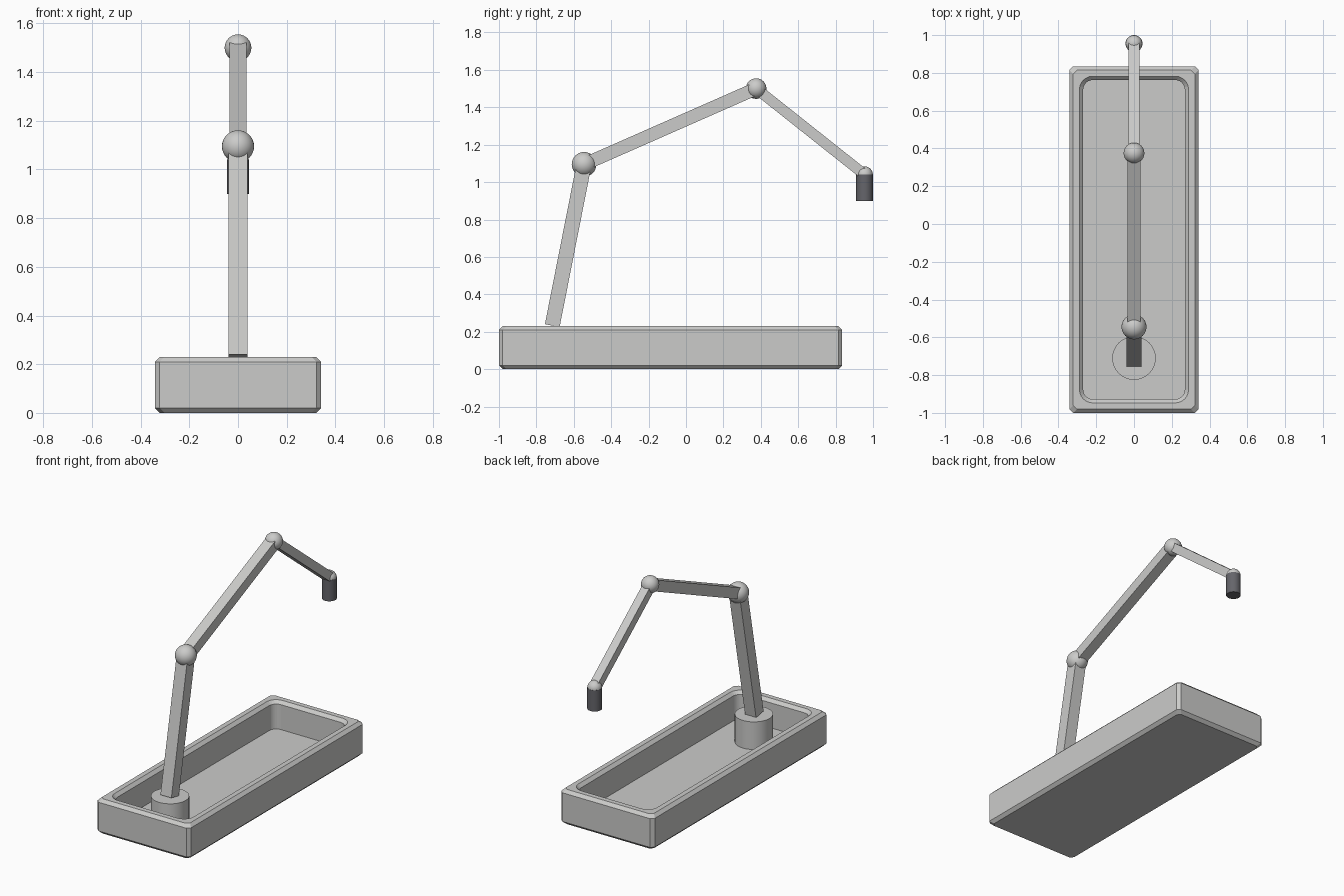
import bpy, bmesh, math
from mathutils import Vector

old = bpy.data.objects.get("Cube")
if old:
    bpy.data.objects.remove(old)


def material(name, rgb):
    m = bpy.data.materials.new(name)
    m.use_nodes = True
    m.diffuse_color = (*rgb, 1)
    m.node_tree.nodes["Principled BSDF"].inputs["Base Color"].default_value = (*rgb, 1)
    return m


GREY = material("light grey", (0.6, 0.6, 0.59))
DARK = material("dark grey", (0.13, 0.13, 0.145))


def finish(name, bm, mat, smooth=False):
    bmesh.ops.recalc_face_normals(bm, faces=bm.faces)
    mesh = bpy.data.meshes.new(name)
    bm.to_mesh(mesh)
    bm.free()
    mesh.materials.append(mat)
    ob = bpy.data.objects.new(name, mesh)
    bpy.context.collection.objects.link(ob)
    if smooth:
        bpy.ops.object.select_all(action="DESELECT")
        ob.select_set(True)
        bpy.context.view_layer.objects.active = ob
        bpy.ops.object.shade_smooth_by_angle(angle=math.radians(35))
    return ob


def rounded_ring(bm, hx, y0, y1, r, z, steps):
    """Loop of vertices around a rectangle with rounded corners."""
    corners = [(hx - r, y1 - r), (r - hx, y1 - r), (r - hx, y0 + r), (hx - r, y0 + r)]
    ring = []
    for i, (cx, cy) in enumerate(corners):
        for k in range(steps + 1):
            a = math.pi / 2 * (i + k / steps)
            ring.append(bm.verts.new((cx + r * math.cos(a), cy + r * math.sin(a), z)))
    return ring


def bridge(bm, a, b):
    for i in range(len(a)):
        j = (i + 1) % len(a)
        bm.faces.new((a[i], a[j], b[j], b[i]))


def cylinder(name, y, z0, z1, r, mat):
    bm = bmesh.new()
    bmesh.ops.create_cone(bm, cap_ends=True, segments=32, radius1=r, radius2=r, depth=z1 - z0)
    bmesh.ops.translate(bm, verts=bm.verts, vec=(0, y, (z0 + z1) / 2))
    finish(name, bm, mat, True)


def ball(name, y, z, r):
    bm = bmesh.new()
    bmesh.ops.create_uvsphere(bm, u_segments=32, v_segments=16, radius=r)
    bmesh.ops.translate(bm, verts=bm.verts, vec=(0, y, z))
    finish(name, bm, GREY, True)


def beam(name, start, end, width):
    """Square bar between two points in the y-z plane."""
    a, b = Vector((0, *start)), Vector((0, *end))
    d = b - a
    bm = bmesh.new()
    bmesh.ops.create_cube(bm, size=1)
    bmesh.ops.scale(bm, verts=bm.verts, vec=(width, width, d.length))
    turn = Vector((0, 0, 1)).rotation_difference(d).to_matrix()
    bmesh.ops.rotate(bm, verts=bm.verts, matrix=turn)
    bmesh.ops.translate(bm, verts=bm.verts, vec=(a + b) / 2)
    finish(name, bm, GREY)


# Tray: chamfered outer shell, rounded pocket with a chamfered rim
HX, Y0, Y1, TOP, C, FLOOR = 0.342, -1.0, 0.835, 0.23, 0.02, 0.045
bm = bmesh.new()
rings = []
for inset, z in ((C, 0), (0, C), (0, TOP - C), (C, TOP)):
    rings.append(rounded_ring(bm, HX - inset, Y0 + inset, Y1 - inset, C, z, 1))
for a, b in zip(rings, rings[1:]):
    bridge(bm, a, b)
bm.faces.new(rings[0])
STEPS = 6
pocket = []
for inset, r, z in ((0.053, 0.07, TOP), (0.073, 0.05, TOP - C), (0.073, 0.05, FLOOR)):
    pocket.append(rounded_ring(bm, HX - inset, Y0 + inset, Y1 - inset, r, z, STEPS))
for a, b in zip(pocket, pocket[1:]):
    bridge(bm, a, b)
bm.faces.new(pocket[-1])
# Flat rim between the outer edge and the pocket
outer, inner = rings[-1], pocket[0]
for i in range(4):
    p, q = outer[2 * i], outer[2 * i + 1]
    arc = inner[i * (STEPS + 1):(i + 1) * (STEPS + 1)]
    bm.faces.new([p, q] + arc[::-1])
    n = (i + 1) % 4
    bm.faces.new((q, outer[2 * n], inner[n * (STEPS + 1)], arc[-1]))
finish("tray", bm, GREY)

# Pedestal and jointed arm
cylinder("pedestal", -0.71, FLOOR - 0.01, 0.228, 0.115, GREY)
elbow, wrist, tip = (-0.545, 1.095), (0.375, 1.5), (0.955, 1.04)
beam("lower_arm", (-0.715, 0.233), elbow, 0.08)
ball("lower_joint", *elbow, 0.066)
beam("upper_arm", elbow, wrist, 0.07)
ball("upper_joint", *wrist, 0.055)
beam("fore_arm", wrist, tip, 0.056)
ball("tip_joint", *tip, 0.044)
cylinder("lamp_head", tip[0], 0.9, 1.04, 0.045, DARK)
